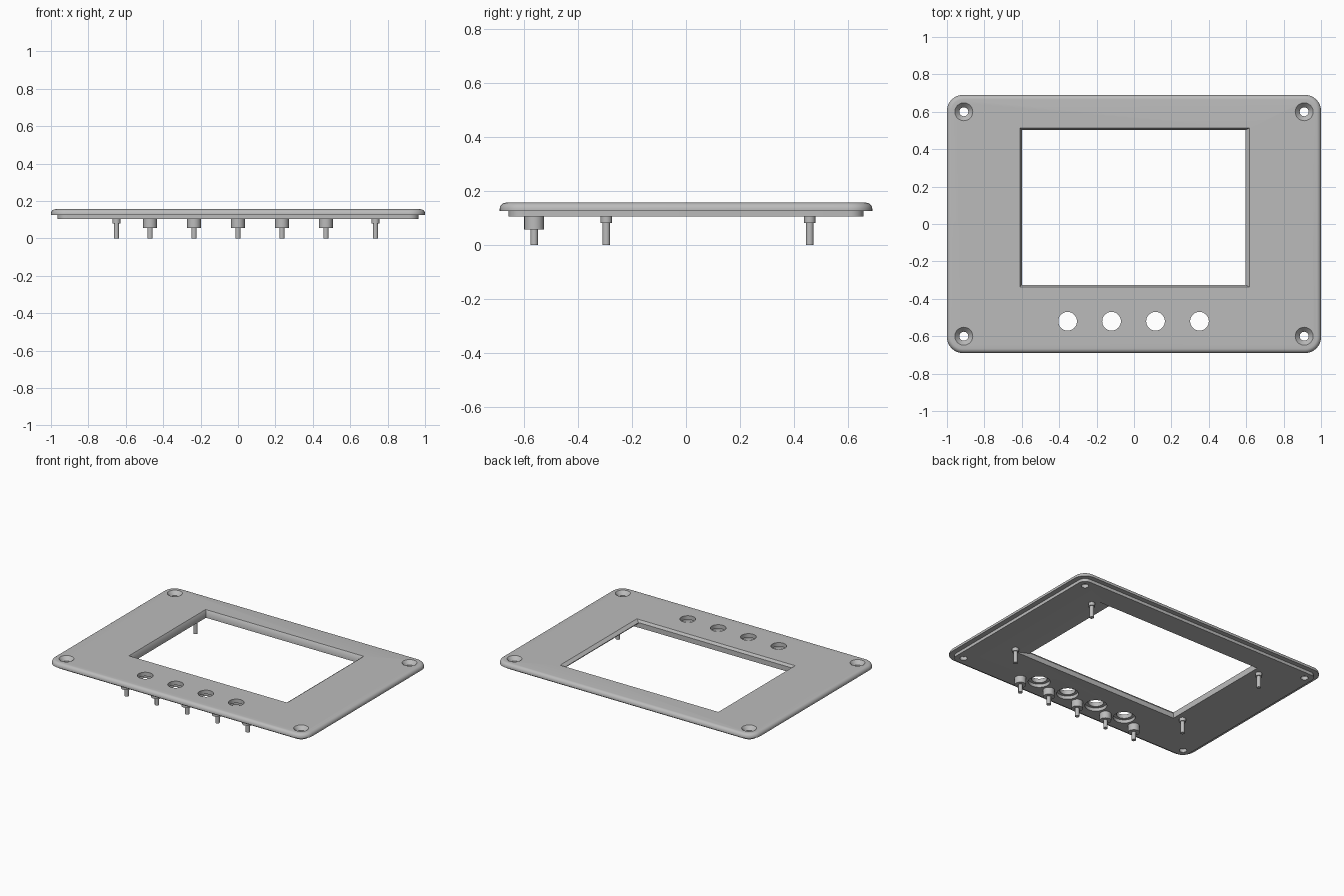
import bpy, bmesh, math

cube = bpy.data.objects.get("Cube")
if cube:
    bpy.data.objects.remove(cube, do_unlink=True)

grey = bpy.data.materials.new("light grey plastic")
grey.use_nodes = True
colour = (0.5, 0.5, 0.5, 1)
grey.diffuse_color = colour
grey.node_tree.nodes["Principled BSDF"].inputs["Base Color"].default_value = colour


def loft(name, loops):
    """Closed solid through a stack of equal-length loops, bottom first."""
    bm = bmesh.new()
    rings = [[bm.verts.new(p) for p in loop] for loop in loops]
    n = len(rings[0])
    for low, high in zip(rings, rings[1:]):
        for i in range(n):
            j = (i + 1) % n
            bm.faces.new((low[i], low[j], high[j], high[i]))
    bm.faces.new(rings[0][::-1])
    bm.faces.new(rings[-1])
    bmesh.ops.recalc_face_normals(bm, faces=bm.faces)
    mesh = bpy.data.meshes.new(name)
    bm.to_mesh(mesh)
    bm.free()
    obj = bpy.data.objects.new(name, mesh)
    bpy.context.collection.objects.link(obj)
    mesh.materials.append(grey)
    return obj


def rounded(hx, hy, r, z, seg=8):
    pts = []
    for k, (sx, sy) in enumerate([(1, 1), (-1, 1), (-1, -1), (1, -1)]):
        for i in range(seg + 1):
            a = math.pi / 2 * (k + i / seg)
            pts.append((sx * (hx - r) + r * math.cos(a),
                        sy * (hy - r) + r * math.sin(a), z))
    return pts


def rect(x0, x1, y0, y1, z):
    return [(x0, y0, z), (x1, y0, z), (x1, y1, z), (x0, y1, z)]


def turned(name, x, y, profile, seg=32):
    """Round part from (radius, height) pairs, bottom first."""
    return loft(name, [[(x + r * math.cos(2 * math.pi * i / seg),
                         y + r * math.sin(2 * math.pi * i / seg), z)
                        for i in range(seg)] for r, z in profile])


def activate(obj):
    bpy.ops.object.select_all(action='DESELECT')
    obj.select_set(True)
    bpy.context.view_layer.objects.active = obj


def smooth(obj):
    activate(obj)
    bpy.ops.object.shade_smooth_by_angle(angle=math.radians(35))


def cut(target, cutter):
    cutter.hide_render = True
    activate(target)
    mod = target.modifiers.new("cut", 'BOOLEAN')
    mod.operation = 'DIFFERENCE'
    mod.solver = 'EXACT'
    mod.object = cutter
    bpy.ops.object.modifier_apply(modifier=mod.name)
    bpy.data.objects.remove(cutter, do_unlink=True)


# Bezel plate: recessed lip below, flange with a rounded top edge above
BASE, FLANGE, TOP, FILLET = 0.105, 0.126, 0.156, 0.024
layers = [rounded(0.965, 0.657, 0.05, BASE), rounded(0.965, 0.657, 0.05, FLANGE),
          rounded(1, 0.69, 0.085, FLANGE)]
for i in range(7):
    a = math.pi / 2 * i / 6
    inset = FILLET * (1 - math.cos(a))
    layers.append(rounded(1 - inset, 0.69 - inset, 0.085 - inset,
                          TOP - FILLET + FILLET * math.sin(a)))
plate = loft("bezel_plate", layers)

# Screen window with chamfered top edges, wider on the left side
win = [-0.6, 0.595, -0.325, 0.502]
grow = [-0.01, 0.022, -0.012, 0.011]
chamfer = 0.016
cut(plate, loft("window_cutter",
                [rect(*win, 0.05), rect(*win, TOP - chamfer),
                 rect(*[w + 2 * g for w, g in zip(win, grow)], TOP + chamfer)]))

# Sloped relief under the left window edge
relief = [(0.5, 0.05), (0.712, 0.05), (0.712, BASE), (0.59, 0.136), (0.5, 0.136)]
cut(plate, loft("relief_cutter", [[(x, y, z) for x, z in relief]
                                  for y in (win[2] + 0.001, win[3] - 0.001)]))

# Countersunk corner screw holes
for x in (-0.91, 0.91):
    for y in (-0.6, 0.6):
        cut(plate, turned("screw_cutter", x, y,
                          [(0.024, 0.05), (0.024, 0.13), (0.048, TOP), (0.058, 0.167)]))

# Button holes with a wider counterbore underneath
for i in range(4):
    cut(plate, turned("button_cutter", -0.355 + 0.235 * i, -0.52,
                      [(0.07, 0.05), (0.07, 0.128), (0.05, 0.128), (0.05, 0.2)]))
smooth(plate)


# Stepped mounting posts under the plate
def post(name, x, y, collar, step):
    smooth(turned(name, x, y, [(0.014, 0), (0.014, step), (collar, step),
                               (collar, BASE + 0.004)], 24))


for i in range(5):
    post(f"button_post_{i + 1}", -0.47 + 0.235 * i, -0.562, 0.037, 0.056)
for side, x in (("right", -0.65), ("left", 0.735)):
    for end, y in (("front", -0.295), ("back", 0.458)):
        post(f"screen_post_{end}_{side}", x, y, 0.021, 0.081)
